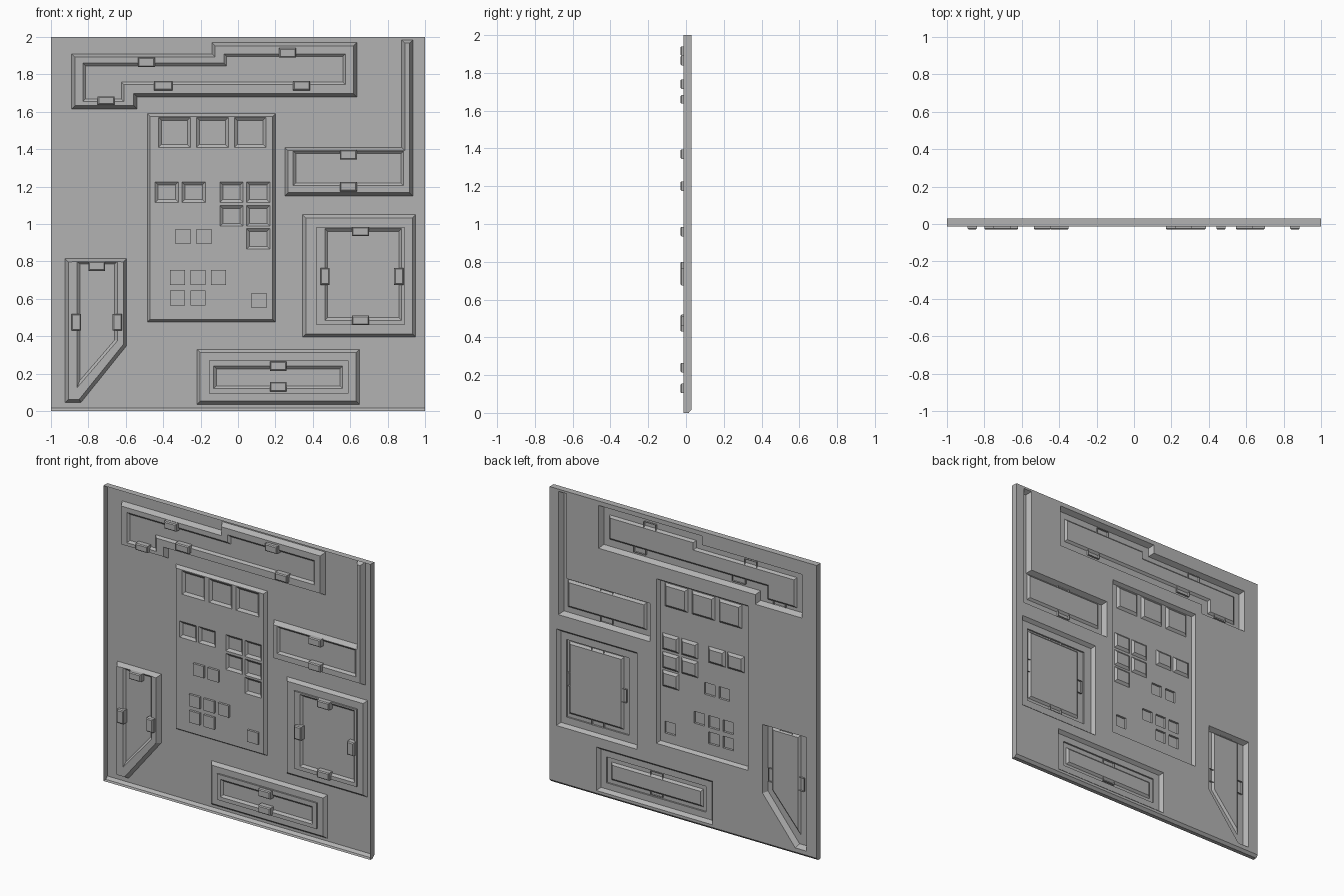
import bpy, bmesh
from mathutils import Vector

if "Cube" in bpy.data.objects:
    bpy.data.objects.remove(bpy.data.objects["Cube"])

BACK, RIM = 0.03, -0.013          # wall sheet depth, front edge of the rim
grey = bpy.data.materials.new("wall_grey")
grey.diffuse_color = (0.45, 0.45, 0.45, 1)
grey.use_nodes = True
grey.node_tree.nodes["Principled BSDF"].inputs["Base Color"].default_value = grey.diffuse_color


def rect(x0, z0, x1, z1):
    return [(x0, z0), (x1, z0), (x1, z1), (x0, z1)]


def inset(loop, d):
    """Move every side of a counter-clockwise outline inwards by d."""
    out = []
    for i, p in enumerate(loop):
        p, a, b = Vector(p), Vector(loop[i - 1]), Vector(loop[(i + 1) % len(loop)])
        e1, e2 = (p - a).normalized(), (b - p).normalized()
        n1, n2 = Vector((-e1.y, e1.x)), Vector((-e2.y, e2.x))
        out.append(tuple(p + (n1 + n2) * d / (1 + n1.dot(n2))))
    return out


def ring(bm, loop, y):
    return [bm.verts.new((x, y, z)) for x, z in loop]


def skin(bm, a, b):
    for i in range(len(a)):
        j = (i + 1) % len(a)
        bm.faces.new((a[i], a[j], b[j], b[i]))


def fill(bm, rings):
    """Flat face bounded by the first ring, with the others as openings."""
    edges = []
    for r in rings:
        for i in range(len(r)):
            j = (i + 1) % len(r)
            edges.append(bm.edges.get((r[i], r[j])) or bm.edges.new((r[i], r[j])))
    bmesh.ops.triangle_fill(bm, edges=edges, use_beauty=True, normal=(0, -1, 0))


def finish(bm, name):
    me = bpy.data.meshes.new(name)
    for f in bm.faces:
        f.normal_update()
        if f.normal.y > 0.01:
            f.normal_flip()
    bm.to_mesh(me)
    bm.free()
    me.materials.append(grey)
    bpy.context.collection.objects.link(bpy.data.objects.new(name, me))


def relief(name, loop, steps, holes=()):
    """Raised sheet: steps are (inset, depth) pairs, last one is capped."""
    bm = bmesh.new()
    rings = [ring(bm, inset(loop, d), y) for d, y in steps]
    for a, b in zip(rings, rings[1:]):
        skin(bm, a, b)
    fill(bm, [rings[-1]] + [ring(bm, h, steps[-1][1]) for h in holes])
    finish(bm, name)


def clamp(name, x, z, w, h, y0):
    relief(name, rect(x - w / 2, z - h / 2, x + w / 2, z + h / 2),
           [(0, y0), (0, -0.024), (0.006, -0.03)])


# outlines of the raised areas on the wall
top_frame = [(-.89, 1.615), (-.54, 1.615), (-.54, 1.68), (.635, 1.68), (.635, 1.97),
             (-.14, 1.97), (-.14, 1.91), (-.89, 1.91)]
top_pane = [(-.83, 1.655), (-.61, 1.655), (-.61, 1.745), (.575, 1.745), (.575, 1.91),
            (-.075, 1.91), (-.075, 1.86), (-.83, 1.86)]
pipe_frame = [(.25, 1.15), (.935, 1.15), (.935, 1.985), (.875, 1.985), (.875, 1.41), (.25, 1.41)]
left_frame = [(-.925, .045), (-.84, .045), (-.595, .35), (-.595, .815), (-.925, .815)]
left_pane = [(-.86, .125), (-.645, .375), (-.645, .80), (-.86, .80)]
square_frame = rect(.345, .395, .95, 1.05)
low_frame = rect(-.22, .035, .65, .33)
centre = rect(-.485, .475, .2, 1.59)

F, G = -0.003, 0.01               # frame face depth, recessed pane depth
for name, frame, pane in (
        ("top_frame", top_frame, top_pane),
        ("pipe_frame", pipe_frame, rect(.295, 1.205, .885, 1.39)),
        ("left_frame", left_frame, left_pane)):
    relief(name, frame, [(0, BACK), (.018, F)], [pane])
    relief(name + "_pane", pane, [(0, F), (.014, G)])

# two-tier frames
for name, frame, step, pane in (
        ("square_frame", square_frame, rect(.42, .46, .89, .985), rect(.465, .485, .885 - .01, .975)),
        ("low_frame", low_frame, rect(-.155, .095, .59, .27), rect(-.13, .12, .56, .24))):
    relief(name, frame, [(0, BACK), (.018, .008)], [step])
    relief(name + "_step", step, [(0, .008), (0, F)], [pane])
    relief(name + "_pane", pane, [(0, F), (.014, G)])

# clamps: x, z, width, height
for i, c in enumerate([
        (-.49, 1.865, .09, .05), (.265, 1.915, .09, .05), (-.705, 1.66, .09, .045),
        (-.4, 1.74, .1, .05), (.34, 1.74, .09, .05),
        (.59, 1.37, .09, .05), (.59, 1.2, .09, .05),
        (.655, .96, .09, .05), (.655, .485, .09, .05), (.465, .72, .05, .09), (.86, .72, .05, .09),
        (.215, .24, .09, .05), (.215, .13, .09, .05),
        (-.755, .775, .09, .05), (-.865, .475, .05, .09), (-.645, .475, .05, .09)]):
    clamp(f"clamp_{i}", *c, G)

# control panel with bevelled keys and small flat keys
keys = [rect(x, 1.41, x + .17, 1.57) for x in (-.425, -.222, -.02)]
keys += [rect(x, z, x + .125, z + .11) for x, z in (
    (-.443, 1.115), (-.3, 1.115), (-.097, 1.115), (.045, 1.115),
    (-.097, .988), (.045, .988), (.045, .865))]
small = [rect(x, z, x + .08, z + .08) for x, z in (
    (-.333, .892), (-.223, .892), (-.363, .675), (-.255, .675), (-.145, .675),
    (-.363, .565), (-.255, .565), (.073, .55))]
P = 0.008
relief("control_panel", centre, [(0, BACK), (.015, P)], keys + small)
for i, k in enumerate(keys):
    relief(f"key_{i}", k, [(0, P), (.016, P + .013)])
for i, k in enumerate(small):
    relief(f"small_key_{i}", k, [(0, P), (0, P - .015)])

# wall sheet with openings behind every raised area, rim open to the front
bm = bmesh.new()
sheet = ring(bm, rect(-1, .017, 1, 2), BACK)
back = ring(bm, rect(-1, 0, 1, 2), .014)
skin(bm, sheet, back)
skin(bm, back, ring(bm, rect(-1, 0, 1, 2), RIM))
fill(bm, [sheet] + [ring(bm, o, BACK) for o in (
    top_frame, pipe_frame, left_frame, square_frame, low_frame, centre)])
finish(bm, "wall_sheet")
